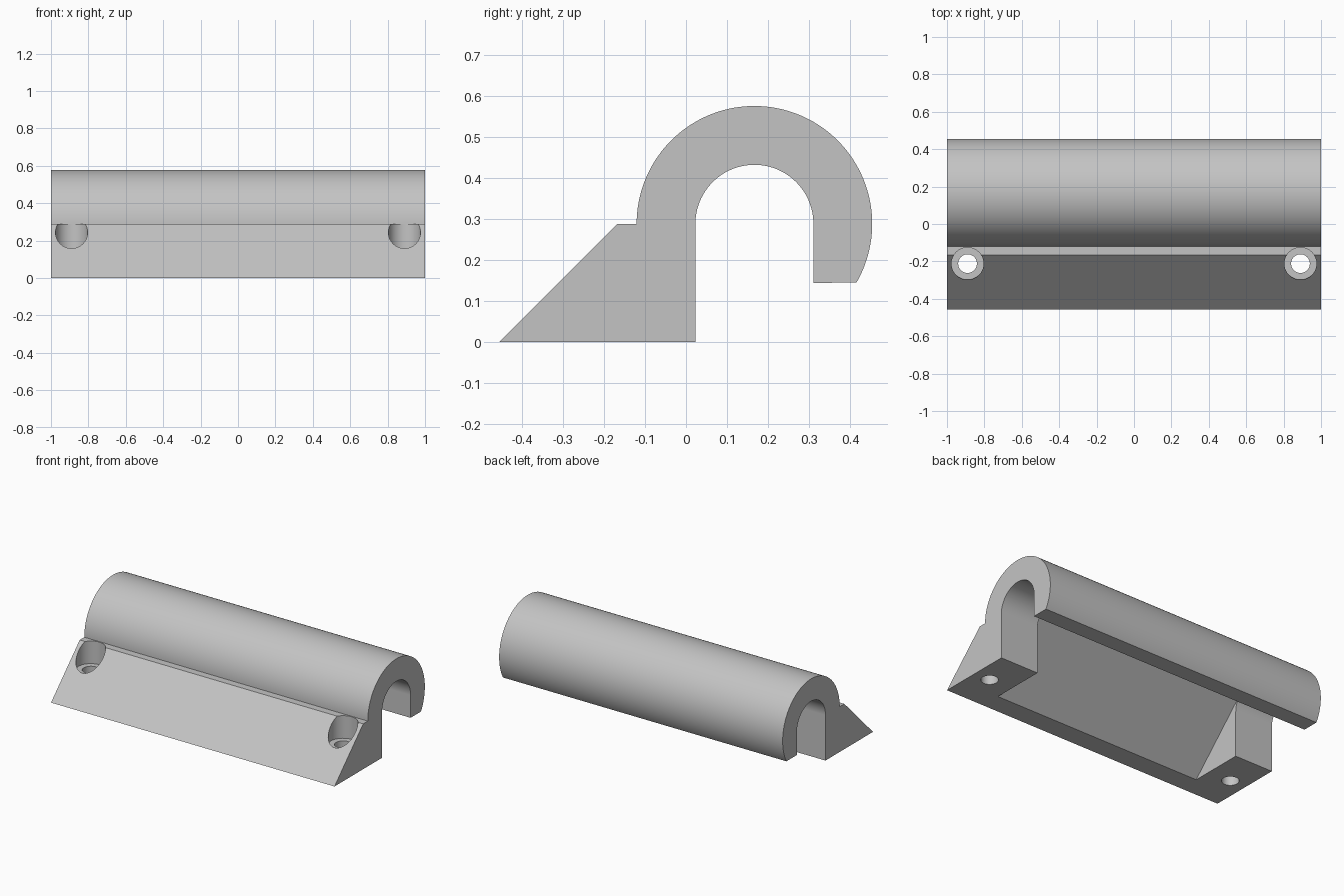
import bpy, bmesh, math

if "Cube" in bpy.data.objects:
    bpy.data.objects.remove(bpy.data.objects["Cube"], do_unlink=True)

ARCH_Y, ARCH_Z = 0.167, 0.289      # arch centre
INNER, OUTER = 0.144, 0.2875       # arch radii
FRONT = -0.456

grey = bpy.data.materials.new("plain_grey")
grey.use_nodes = True
colour = (0.55, 0.55, 0.55, 1)
grey.diffuse_color = colour
grey.node_tree.nodes["Principled BSDF"].inputs["Base Color"].default_value = colour


def arc(radius, start, end, steps):
    angles = [math.radians(start + (end - start) * i / steps) for i in range(steps + 1)]
    return [(ARCH_Y + radius * math.cos(a), ARCH_Z + radius * math.sin(a)) for a in angles]


def extrude_profile(name, points, half_width):
    """Extrude a (y, z) outline along x, centred on x = 0."""
    bm = bmesh.new()
    face = bm.faces.new([bm.verts.new((-half_width, y, z)) for y, z in points])
    moved = bmesh.ops.extrude_face_region(bm, geom=[face])["geom"]
    verts = [v for v in moved if isinstance(v, bmesh.types.BMVert)]
    bmesh.ops.translate(bm, verts=verts, vec=(2 * half_width, 0, 0))
    bmesh.ops.recalc_face_normals(bm, faces=bm.faces)
    mesh = bpy.data.meshes.new(name)
    bm.to_mesh(mesh)
    bm.free()
    mesh.materials.append(grey)
    obj = bpy.data.objects.new(name, mesh)
    bpy.context.collection.objects.link(obj)
    return obj


def cylinder(name, x, radius, bottom, top):
    bpy.ops.mesh.primitive_cylinder_add(vertices=48, radius=radius, depth=top - bottom,
                                        location=(x, -0.212, (top + bottom) / 2))
    obj = bpy.context.object
    obj.name = name
    obj.data.materials.append(grey)
    return obj


def cut(target, cutter):
    cutter.hide_render = True
    bpy.context.view_layer.objects.active = target
    mod = target.modifiers.new("cut", "BOOLEAN")
    mod.operation, mod.solver, mod.object = "DIFFERENCE", "EXACT", cutter
    bpy.ops.object.modifier_apply(modifier=mod.name)
    bpy.data.objects.remove(cutter, do_unlink=True)


# Hooked rail: wedge foot, small shelf, arch and hanging lip
outline = [(FRONT, 0), (FRONT + ARCH_Z, ARCH_Z)]
outline += arc(OUTER, 180, -30, 84)
outline += [(ARCH_Y + INNER, 0.145)]
outline += arc(INNER, 0, 180, 64)
outline += [(ARCH_Y - INNER, 0)]
rail = extrude_profile("hooked_rail", outline, 1.0)

# Pocket under the wedge, its sloping roof tangent to the arch
tangent_y, tangent_z = arc(INNER, 135, 135, 1)[0]
drop = tangent_z + 0.1
pocket = [(tangent_y - drop, -0.1), (tangent_y, tangent_z),
          (ARCH_Y, ARCH_Z), (ARCH_Y, -0.1)]
cut(rail, extrude_profile("pocket_cutter", pocket, 0.733))

# Counterbored screw holes at both ends
for x in (-0.89, 0.89):
    cut(rail, cylinder("head_cutter", x, 0.086, 0.145, 0.6))
    cut(rail, cylinder("shank_cutter", x, 0.05, -0.1, 0.3))

# Smooth curves with flat walls and crisp edges
bpy.ops.object.select_all(action="DESELECT")
rail.select_set(True)
bpy.context.view_layer.objects.active = rail
bpy.ops.object.shade_smooth_by_angle(angle=math.radians(30))
weighted = rail.modifiers.new("even_shading", "WEIGHTED_NORMAL")
weighted.keep_sharp = True
